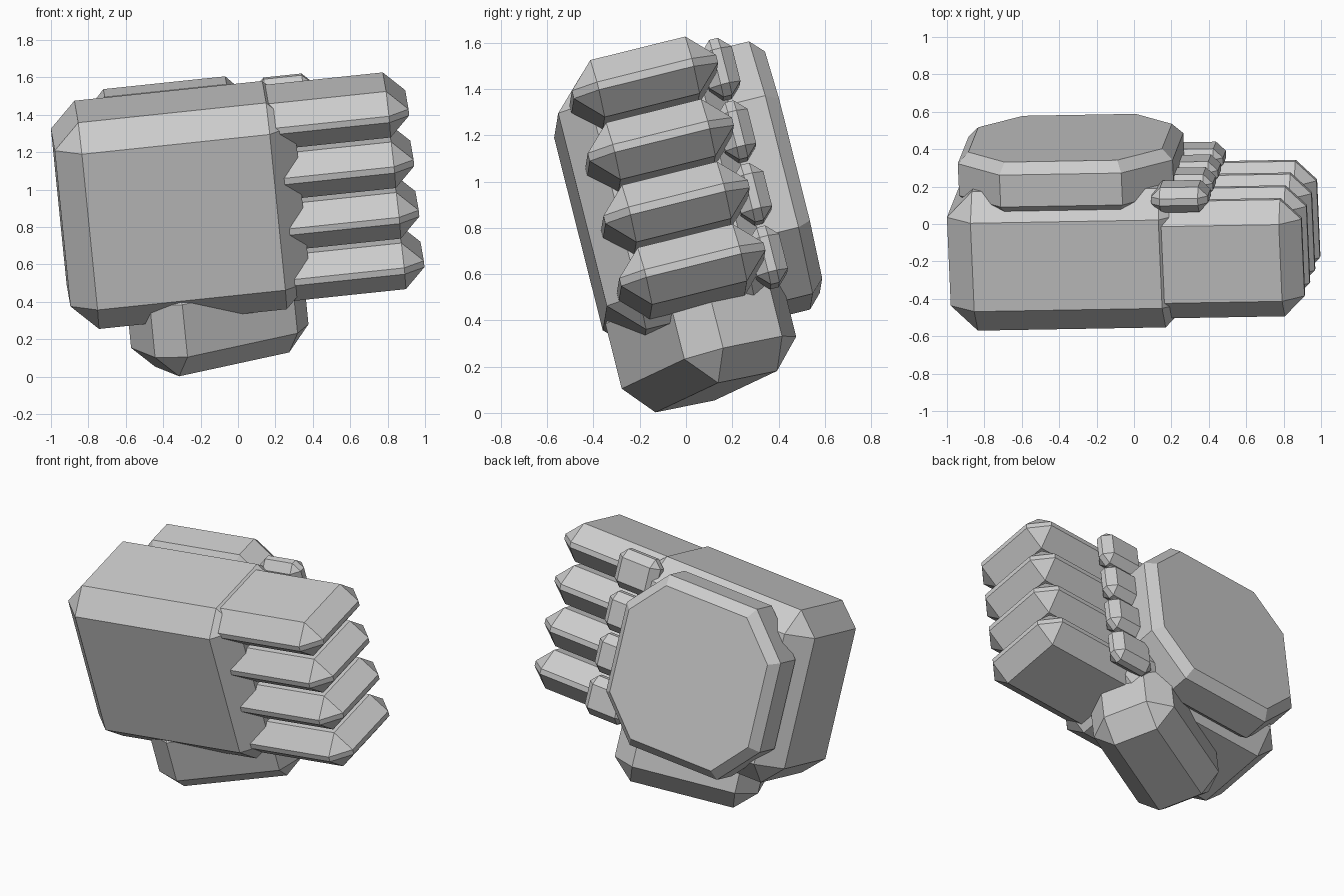
import bpy, bmesh
from math import radians
from mathutils import Matrix, Vector, Euler

if "Cube" in bpy.data.objects:
    bpy.data.objects.remove(bpy.data.objects["Cube"])

# Tilt of the whole fist: parts are laid out square, then posed
POSE = Matrix.Translation((0, 0, 1)) @ Euler(
    (radians(14), radians(-6), radians(1)), 'XYZ').to_matrix().to_4x4()


def finish(bm, name, local=Matrix()):
    bmesh.ops.recalc_face_normals(bm, faces=bm.faces)
    me = bpy.data.meshes.new(name)
    bm.to_mesh(me)
    bm.free()
    ob = bpy.data.objects.new(name, me)
    ob.matrix_world = POSE @ local
    bpy.context.collection.objects.link(ob)
    return ob


def chamfer_box(name, lo, hi, chamfer, local=Matrix()):
    lo, hi = Vector(lo), Vector(hi)
    bm = bmesh.new()
    bmesh.ops.create_cube(bm, size=1)
    for v in bm.verts:
        v.co = (lo + hi) / 2 + v.co * (hi - lo)
    bmesh.ops.bevel(bm, geom=bm.edges[:], offset=chamfer, segments=1,
                    profile=0.5, affect='EDGES')
    return finish(bm, name, local)


def octagon_plate(name, lo, hi, cut_x, cut_z, chamfer):
    (x0, y0, z0), (x1, y1, z1) = lo, hi
    outline = [(x0 + cut_x, z0), (x1 - cut_x, z0), (x1, z0 + cut_z), (x1, z1 - cut_z),
               (x1 - cut_x, z1), (x0 + cut_x, z1), (x0, z1 - cut_z), (x0, z0 + cut_z)]
    bm = bmesh.new()
    face = bm.faces.new([bm.verts.new((x, y0, z)) for x, z in outline])
    ext = bmesh.ops.extrude_face_region(bm, geom=[face], use_keep_orig=True)
    for v in ext['geom']:
        if isinstance(v, bmesh.types.BMVert):
            v.co.y = y1
    bmesh.ops.recalc_face_normals(bm, faces=bm.faces)
    # Chamfer both rims
    rim = [e for e in bm.edges if abs(e.verts[0].co.y - e.verts[1].co.y) < 1e-5]
    bmesh.ops.bevel(bm, geom=rim, offset=chamfer, segments=1,
                    profile=0.5, affect='EDGES')
    return finish(bm, name)


# Main body of the fist
chamfer_box("palm", (-0.96, -0.472, -0.60), (0.33, 0.295, 0.543), 0.14)

# Plate on the back face
octagon_plate("back_plate", (-0.905, 0.18, -0.605), (0.25, 0.47, 0.525), 0.25, 0.27, 0.057)

# Four fingers with their curled tips
for i in range(4):
    z = 0.403 - 0.28 * i
    chamfer_box(f"finger_{i + 1}", (0.0, -0.418, z - 0.1275), (0.945, 0.225, z + 0.1275), 0.11)
    chamfer_box(f"fingertip_{i + 1}", (0.15, 0.18, z - 0.125), (0.455, 0.318, z + 0.13), 0.05)

# Thumb block, turned under the palm
turn = Matrix.Translation((-0.177, -0.088, 0)) @ Matrix.Rotation(radians(24), 4, 'Z')
chamfer_box("thumb", (-0.46, -0.275, -0.90), (0.46, 0.275, -0.35), 0.13, turn)
